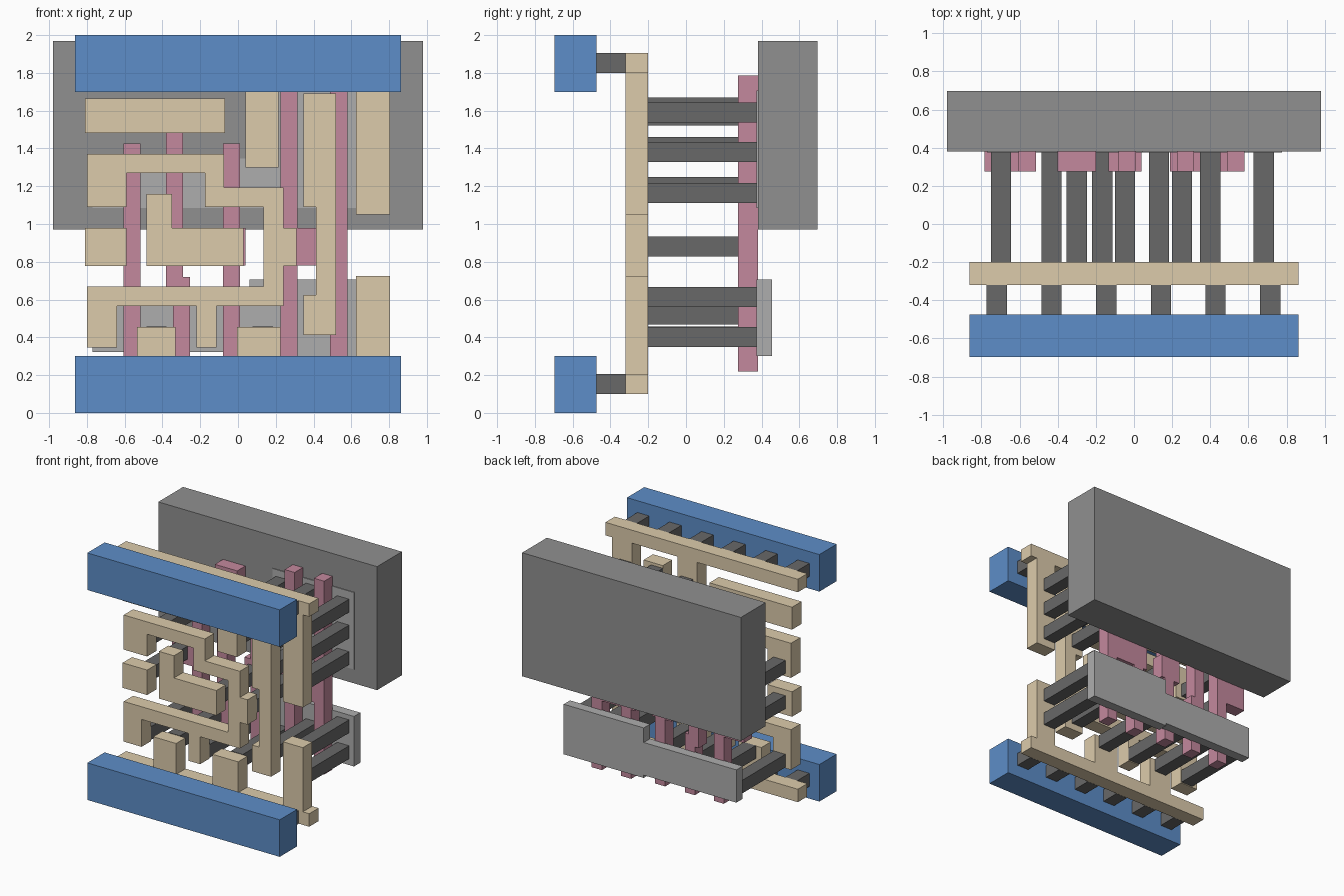
import bpy, bmesh


def material(name, rgb):
    m = bpy.data.materials.new(name)
    m.diffuse_color = (*rgb, 1)
    return m


BLUE = material("blue", (0.11, 0.27, 0.58))
TAN = material("tan", (0.72, 0.60, 0.41))
PINK = material("pink", (0.55, 0.25, 0.34))
DARK = material("dark_grey", (0.14, 0.14, 0.14))
MID = material("mid_grey", (0.28, 0.28, 0.28))
LIGHT = material("light_grey", (0.42, 0.42, 0.42))


def plate(name, outline, y0, y1, mat):
    """Extrude an x-z outline from y0 to y1."""
    bm = bmesh.new()
    face = bm.faces.new([bm.verts.new((x, y0, z)) for x, z in outline])
    ext = bmesh.ops.extrude_face_region(bm, geom=[face])
    verts = [v for v in ext["geom"] if isinstance(v, bmesh.types.BMVert)]
    bmesh.ops.translate(bm, verts=verts, vec=(0, y1 - y0, 0))
    bmesh.ops.recalc_face_normals(bm, faces=bm.faces)
    me = bpy.data.meshes.new(name)
    bm.to_mesh(me)
    bm.free()
    me.materials.append(mat)
    ob = bpy.data.objects.new(name, me)
    bpy.context.collection.objects.link(ob)
    return ob


def rect(x0, x1, z0, z1):
    return [(x0, z0), (x1, z0), (x1, z1), (x0, z1)]


def square(x, z, half=0.053):
    return rect(x - half, x + half, z - half, z + half)


W = 0.862  # half width of the rails

# Front power rails and the short pegs joining them to the tan layer
for side, z0, z1, zc in (("lower", 0, 0.30, 0.152), ("upper", 1.70, 2.0, 1.852)):
    plate(side + "_front_rail", rect(-W, W, z0, z1), -0.697, -0.475, BLUE)
    for i in range(6):
        plate(f"{side}_rail_peg_{i + 1}", square(-0.72 + 0.287 * i, zc), -0.475, -0.32, DARK)

# Tan wiring layer: two combs and five free tracks
tracks = {
    "lower_comb": [(-W, 0.10), (W, 0.10), (W, 0.205), (0.805, 0.205), (0.805, 0.725),
                   (0.625, 0.725), (0.625, 0.205), (0.225, 0.205), (0.225, 0.455),
                   (-0.005, 0.455), (-0.005, 0.205), (-0.33, 0.205), (-0.33, 0.455),
                   (-0.535, 0.455), (-0.535, 0.205), (-W, 0.205)],
    "upper_comb": [(-W, 1.905), (-W, 1.80), (0.04, 1.80), (0.04, 1.30), (0.215, 1.30),
                   (0.215, 1.80), (0.625, 1.80), (0.625, 1.05), (0.805, 1.05),
                   (0.805, 1.80), (W, 1.80), (W, 1.905)],
    "top_track": rect(-0.81, -0.07, 1.483, 1.665),
    "left_track": rect(-0.81, -0.59, 0.778, 0.98),
    "hook_track": [(-0.485, 0.778), (0.03, 0.778), (0.03, 0.98), (-0.35, 0.98),
                   (-0.35, 1.16), (-0.485, 1.16)],
    "winding_track": [(-0.80, 1.09), (-0.59, 1.09), (-0.59, 1.27), (-0.175, 1.27),
                      (-0.175, 1.09), (0.135, 1.09), (0.135, 0.67), (-0.80, 0.67),
                      (-0.80, 0.345), (-0.64, 0.345), (-0.64, 0.567), (-0.22, 0.567),
                      (-0.22, 0.345), (-0.115, 0.345), (-0.115, 0.567), (0.24, 0.567),
                      (0.24, 0.778), (0.31, 0.778), (0.31, 0.98), (0.24, 0.98),
                      (0.24, 1.192), (-0.073, 1.192), (-0.073, 1.37), (-0.80, 1.37)],
    "right_track": [(0.348, 0.413), (0.52, 0.413), (0.52, 1.692), (0.348, 1.692),
                    (0.348, 1.09), (0.413, 1.09), (0.413, 0.625), (0.348, 0.625)],
}
for name, outline in tracks.items():
    plate(name, outline, -0.32, -0.20, TAN)

# Pink upright bars with their landing pads
bars = {
    "bar_1": [(-0.605, 0.24), (-0.515, 0.24), (-0.515, 1.425), (-0.605, 1.425),
              (-0.605, 0.98), (-0.785, 0.98), (-0.785, 0.78), (-0.605, 0.78)],
    "bar_2": [(-0.345, 0.24), (-0.255, 0.24), (-0.255, 0.72), (-0.29, 0.72),
              (-0.29, 1.485), (-0.20, 1.485), (-0.20, 1.66), (-0.40, 1.66),
              (-0.40, 1.485), (-0.38, 1.485), (-0.38, 0.63), (-0.345, 0.63)],
    "bar_3": [(-0.08, 0.24), (0.01, 0.24), (0.01, 0.78), (0.04, 0.78), (0.04, 0.98),
              (0.01, 0.98), (0.01, 1.425), (-0.08, 1.425), (-0.08, 0.98),
              (-0.135, 0.98), (-0.135, 0.78), (-0.08, 0.78)],
    "double_bar": [(0.225, 0.22), (0.315, 0.22), (0.315, 0.78), (0.488, 0.78),
                   (0.488, 0.22), (0.58, 0.22), (0.58, 1.785), (0.488, 1.785),
                   (0.488, 0.98), (0.315, 0.98), (0.315, 1.785), (0.225, 1.785),
                   (0.225, 0.98), (0.19, 0.98), (0.19, 0.78), (0.225, 0.78)],
}
for name, outline in bars.items():
    plate("pink_" + name, outline, 0.275, 0.38, PINK)

# Stepped light grey plates and the big back block
plate("lower_stepped_plate", [(-0.77, 0.322), (0.06, 0.322), (0.06, 0.30), (0.777, 0.30),
                              (0.777, 0.705), (0.06, 0.705), (0.06, 0.587), (-0.77, 0.587)],
      0.374, 0.455, LIGHT)
plate("upper_stepped_plate", [(-0.77, 1.085), (0.777, 1.085), (0.777, 1.708), (0.045, 1.708),
                              (0.045, 1.347), (-0.77, 1.347)], 0.374, 0.455, LIGHT)
plate("back_block", rect(-0.98, 0.98, 0.97, 1.97), 0.38, 0.697, MID)

# Long posts from the tan layer to the grey plates
plate_posts = {-0.697: [0.405, 1.165], -0.432: [0.405], -0.167: [0.405],
               0.131: [0.405, 1.405, 1.60], 0.40: [0.52, 1.197, 1.407, 1.617],
               0.68: [0.403, 0.613, 1.165, 1.38, 1.59]}
# Shorter posts from the tan layer to the pink pads
pad_posts = {-0.697: [0.88], -0.30: [1.575], -0.047: [0.88], 0.252: [0.88]}
for label, posts, y_end in (("plate_post", plate_posts, 0.374), ("pad_post", pad_posts, 0.275)):
    spots = [(x, z) for x, zs in posts.items() for z in zs]
    for i, (x, z) in enumerate(spots):
        plate(f"{label}_{i + 1}", square(x, z), -0.20, y_end, DARK)
